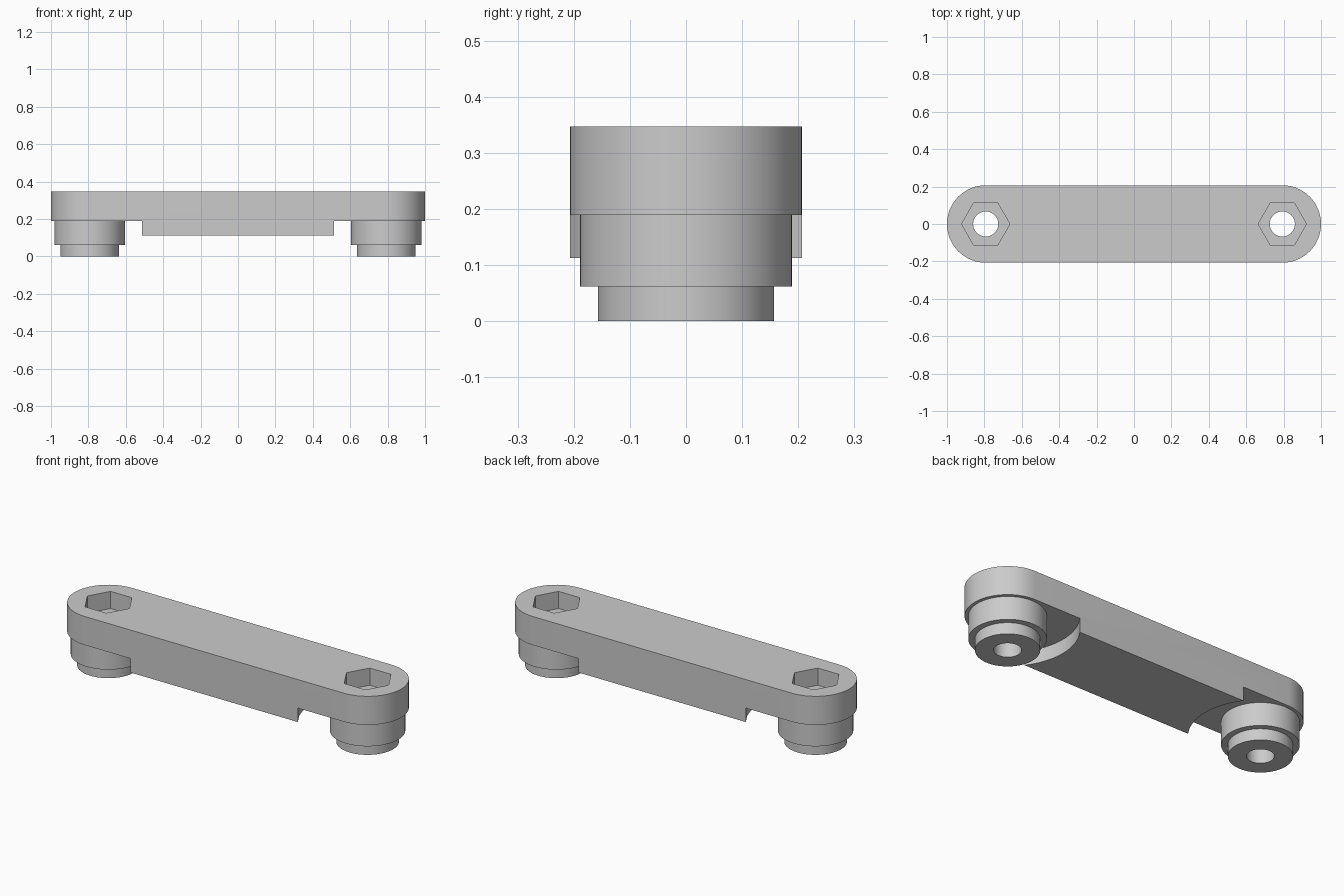
import bpy
import bmesh
from math import pi, cos, sin, radians
from mathutils import Vector

cube = bpy.data.objects.get("Cube")
if cube:
    bpy.data.objects.remove(cube, do_unlink=True)

# Main dimensions
HALF_WIDTH = 0.207
PIVOT = 1 - HALF_WIDTH
TOP, ARM_BOTTOM, RIB_BOTTOM = 0.347, 0.189, 0.112
BORE = 0.067
SEGMENTS = 64

grey = bpy.data.materials.new("light_grey")
grey.use_nodes = True
grey.diffuse_color = (0.6, 0.6, 0.6, 1)
grey.node_tree.nodes["Principled BSDF"].inputs["Base Color"].default_value = (0.6, 0.6, 0.6, 1)


def make_object(name, bm):
    bmesh.ops.recalc_face_normals(bm, faces=bm.faces[:])
    mesh = bpy.data.meshes.new(name)
    bm.to_mesh(mesh)
    bm.free()
    mesh.materials.append(grey)
    obj = bpy.data.objects.new(name, mesh)
    bpy.context.collection.objects.link(obj)
    return obj


def prism(name, outline, z0, z1):
    bm = bmesh.new()
    face = bm.faces.new([bm.verts.new((x, y, z0)) for x, y in outline])
    grown = bmesh.ops.extrude_face_region(bm, geom=[face])["geom"]
    verts = [v for v in grown if isinstance(v, bmesh.types.BMVert)]
    bmesh.ops.translate(bm, verts=verts, vec=(0, 0, z1 - z0))
    return make_object(name, bm)


def ring(cx, radius, sides):
    return [(cx + radius * cos(2 * pi * i / sides), radius * sin(2 * pi * i / sides))
            for i in range(sides)]


def lathe(name, profile, cx):
    bm = bmesh.new()
    verts = [bm.verts.new((cx + r, 0, z)) for r, z in profile]
    edges = [bm.edges.new(pair) for pair in zip(verts, verts[1:])]
    bmesh.ops.spin(bm, geom=verts + edges, cent=(cx, 0, 0), axis=(0, 0, 1),
                   angle=2 * pi, steps=SEGMENTS, use_merge=True)
    bmesh.ops.remove_doubles(bm, verts=bm.verts[:], dist=1e-5)
    return make_object(name, bm)


def activate(obj):
    bpy.ops.object.select_all(action="DESELECT")
    obj.select_set(True)
    bpy.context.view_layer.objects.active = obj


def cut(target, cutter):
    cutter.hide_render = True
    mod = target.modifiers.new("cut", "BOOLEAN")
    mod.operation = "DIFFERENCE"
    mod.solver = "EXACT"
    mod.object = cutter
    activate(target)
    bpy.ops.object.modifier_apply(modifier=mod.name)
    bpy.data.objects.remove(cutter, do_unlink=True)


# Round-ended bar, full depth including the rib underneath
half = SEGMENTS // 2
outline = []
for side, start in ((1, -pi / 2), (-1, pi / 2)):
    for i in range(half + 1):
        a = start + pi * i / half
        outline.append((side * PIVOT + HALF_WIDTH * cos(a), HALF_WIDTH * sin(a)))
bar = prism("link_bar", outline, RIB_BOTTOM, TOP)
parts = [bar]

for side, label in ((1, "left"), (-1, "right")):
    cx = side * PIVOT
    # Curved clearance under the end, hexagonal nut pocket and bolt hole
    cut(bar, prism("clearance_cutter", ring(cx, 0.348, 128), -0.1, ARM_BOTTOM))
    cut(bar, prism("pocket_cutter", ring(cx, 0.129, 6), TOP - 0.095, TOP + 0.1))
    cut(bar, prism("bore_cutter", ring(cx, BORE, SEGMENTS), -0.1, TOP + 0.1))
    # Stepped boss with a through hole, open where it joins the bar
    parts.append(lathe(label + "_boss", [
        (BORE, ARM_BOTTOM), (BORE, 0), (0.157, 0),
        (0.157, 0.062), (0.189, 0.062), (0.189, ARM_BOTTOM)], cx))

# Smooth round walls, keep edges crisp
for part in parts:
    activate(part)
    bpy.ops.object.shade_smooth_by_angle(angle=radians(30))
